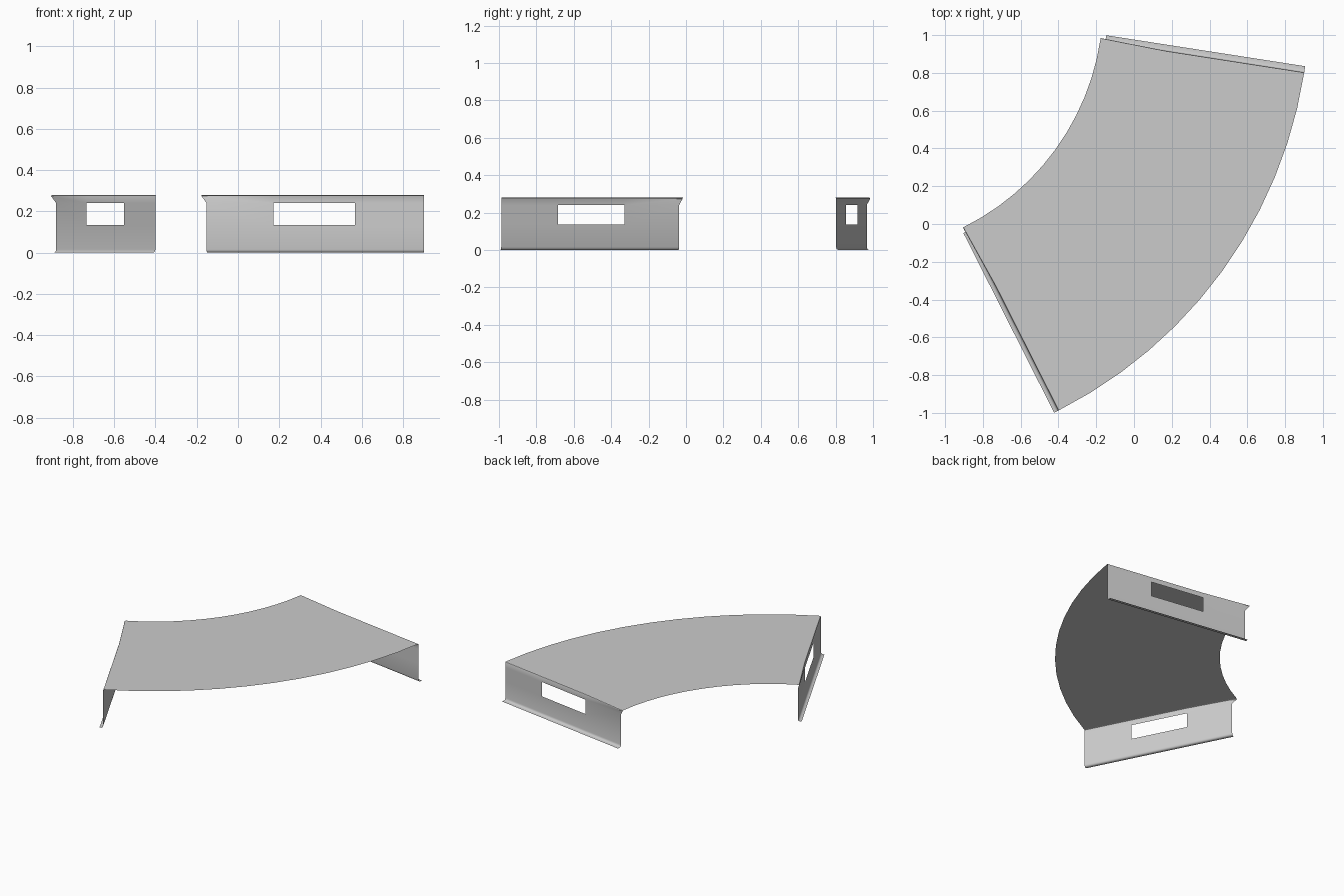
import bpy, bmesh, math
from mathutils import Vector

if "Cube" in bpy.data.objects:
    bpy.data.objects.remove(bpy.data.objects["Cube"])

CENTRE = Vector((-1.493, 1.175, 0))          # centre of the bend arcs
A_BACK, A_FRONT = math.radians(-8.84), math.radians(-63.2)
RADII = [1.357, 1.684, 2.084, 2.423]         # inner edge, slot sides, outer edge
R_INNER, FLARE, BEND, TOP = 1.33, 0.014, 0.006, 0.28
ARC_STEPS = 12


def end_point(angle, side, r, d, z):
    """Point at radius r on an end plane, pushed outward by d."""
    along = Vector((math.cos(angle), math.sin(angle), 0))
    out = Vector((-math.sin(angle), math.cos(angle), 0)) * side
    return CENTRE + along * r + out * d + Vector((0, 0, z))


def sheet(name, rows, facing, skip=()):
    """Mesh a grid of points, leaving out the skipped cells."""
    bm = bmesh.new()
    grid = [[bm.verts.new(p) for p in row] for row in rows]
    for i in range(len(rows) - 1):
        for j in range(len(rows[0]) - 1):
            if (i, j) not in skip:
                bm.faces.new((grid[i][j], grid[i][j + 1],
                              grid[i + 1][j + 1], grid[i + 1][j]))
    bm.normal_update()
    if sum(f.normal.dot(facing) * f.calc_area() for f in bm.faces) < 0:
        bmesh.ops.reverse_faces(bm, faces=bm.faces[:])
    mesh = bpy.data.meshes.new(name)
    bm.to_mesh(mesh)
    bm.free()
    ob = bpy.data.objects.new(name, mesh)
    bpy.context.collection.objects.link(ob)
    bpy.ops.object.select_all(action='DESELECT')
    ob.select_set(True)
    bpy.context.view_layer.objects.active = ob
    bpy.ops.object.shade_smooth_by_angle(angle=math.radians(35))
    return ob


def top_column(j):
    """Radius and outward push of the top edge; the inner corner flares."""
    return (R_INNER, FLARE) if j == 0 else (RADII[j], 0)


# Curved top plate
rows = []
for i in range(ARC_STEPS + 1):
    t = i / ARC_STEPS
    row = []
    for j in range(4):
        r, push = top_column(j)
        extra = math.atan2(push - BEND, r)
        a = (A_BACK + extra) * (1 - t) + (A_FRONT - extra) * t
        rad = math.hypot(r, push - BEND)
        row.append(CENTRE + Vector((rad * math.cos(a), rad * math.sin(a), TOP)))
    rows.append(row)
sheet("curved_top_plate", rows, Vector((0, 0, 1)))

# End legs: bend, slotted wall and outward foot lip


def leg(name, angle, side, lip):
    profile = [(-BEND, TOP), (-0.002, TOP - 0.002), (0, TOP - BEND),
               (0, 0.24), (0, 0.135), (0, 0.016), (0.002, 0.008),
               (0.006, 0.003), (0.012, 0), (lip, 0)]
    rows = []
    for k, (d, z) in enumerate(profile):
        row = []
        for j in range(4):
            r, push = top_column(j) if k < 3 else (RADII[j], 0)
            row.append(end_point(angle, side, r, d + push, z))
        rows.append(row)
    out = Vector((-math.sin(angle), math.cos(angle), 0)) * side
    sheet(name, rows, out, skip={(3, 1)})


leg("back_leg", A_BACK, 1, 0.033)
leg("front_leg", A_FRONT, -1, 0.025)
